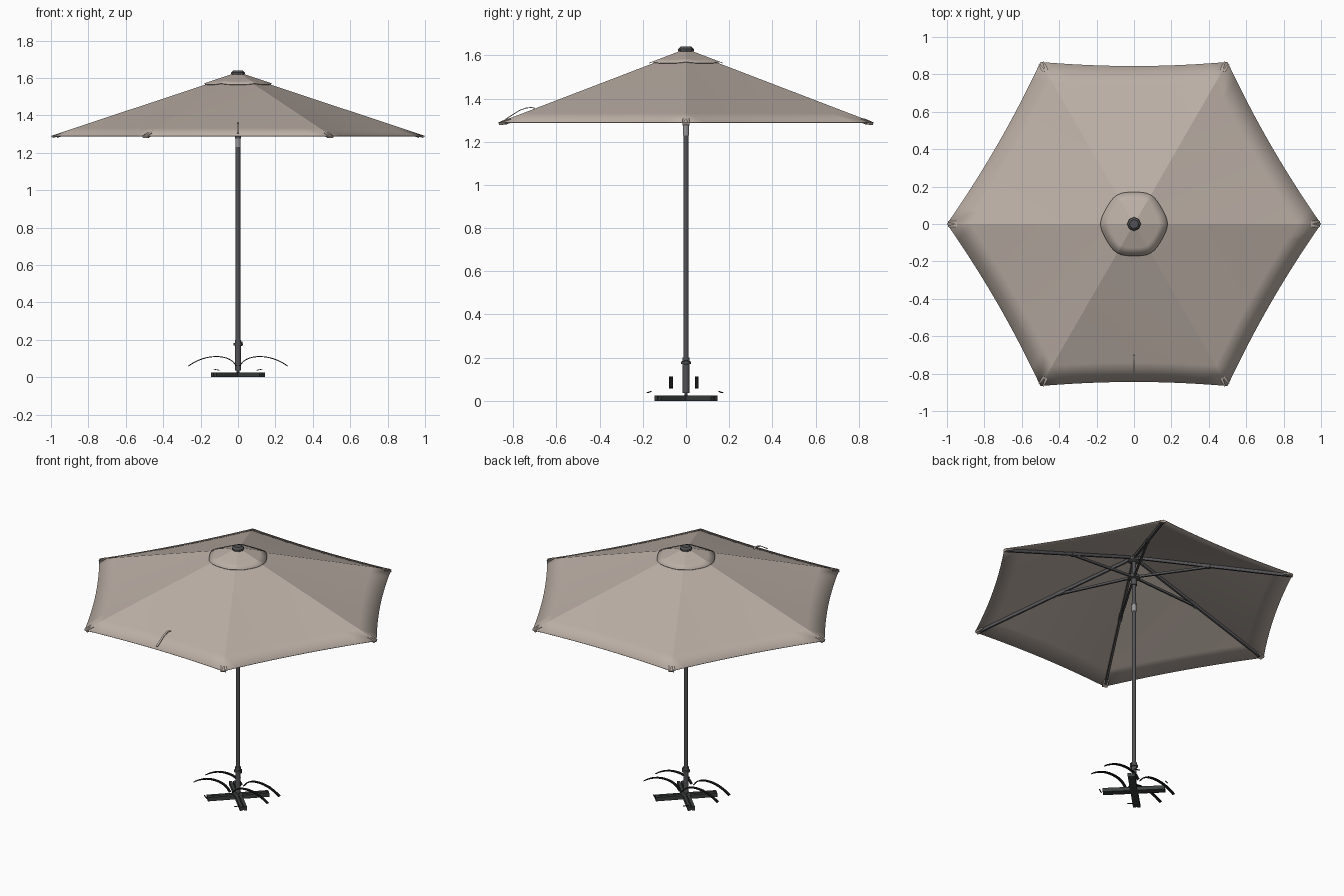
import bpy, bmesh
from math import sin, cos, pi, radians
from mathutils import Vector

cube = bpy.data.objects.get("Cube")
if cube:
    bpy.data.objects.remove(cube, do_unlink=True)

APEX, RIM, SAG = 1.622, 1.29, 0.025


def material(name, colour):
    m = bpy.data.materials.new(name)
    m.use_nodes = True
    m.diffuse_color = (*colour, 1)
    m.node_tree.nodes["Principled BSDF"].inputs["Base Color"].default_value = (*colour, 1)
    return m


FABRIC = material("beige fabric", (0.5, 0.43, 0.38))
METAL = material("dark grey metal", (0.085, 0.085, 0.09))
BASE = material("charcoal base", (0.045, 0.05, 0.05))
LIGHT = material("light grey collar", (0.32, 0.32, 0.32))
BLACK = material("black webbing", (0.008, 0.008, 0.008))


def finish(name, bm, mat, angle=30):
    me = bpy.data.meshes.new(name)
    bmesh.ops.recalc_face_normals(bm, faces=bm.faces[:])
    bm.to_mesh(me)
    bm.free()
    ob = bpy.data.objects.new(name, me)
    bpy.context.collection.objects.link(ob)
    me.materials.append(mat)
    bpy.ops.object.select_all(action='DESELECT')
    ob.select_set(True)
    bpy.context.view_layer.objects.active = ob
    bpy.ops.object.shade_smooth_by_angle(angle=radians(angle))
    return ob


def lathe(name, profile, mat, sides=20):
    """Closed solid turned about the z axis from (radius, z) pairs."""
    bm = bmesh.new()
    rings = [[bm.verts.new((r * cos(2 * pi * i / sides), r * sin(2 * pi * i / sides), z))
              for i in range(sides)] for r, z in profile]
    for a, b in zip(rings, rings[1:]):
        for i in range(sides):
            j = (i + 1) % sides
            bm.faces.new((a[i], a[j], b[j], b[i]))
    bm.faces.new(rings[0])
    bm.faces.new(rings[-1])
    return finish(name, bm, mat)


def sweep(name, points, mat, width, height, side):
    """Rectangular strip along a path; side is its width direction."""
    bm = bmesh.new()
    pts = [Vector(p) for p in points]
    side = Vector(side).normalized()
    rings = []
    for i, p in enumerate(pts):
        along = pts[min(i + 1, len(pts) - 1)] - pts[max(i - 1, 0)]
        up = along.cross(side).normalized()
        rings.append([bm.verts.new(p + side * a * width / 2 + up * b * height / 2)
                      for a, b in ((-1, -1), (1, -1), (1, 1), (-1, 1))])
    for a, b in zip(rings, rings[1:]):
        for i in range(4):
            j = (i + 1) % 4
            bm.faces.new((a[i], a[j], b[j], b[i]))
    bm.faces.new(rings[0])
    bm.faces.new(rings[-1])
    return finish(name, bm, mat)


def roof(x, y):
    """Height of the hexagonal canopy above a point."""
    reach = max(x * cos(pi / 6 + k * pi / 3) + y * sin(pi / 6 + k * pi / 3) for k in range(6))
    return APEX - (APEX - RIM) * reach / cos(pi / 6)


def shell(name, point, rings, segments, mat, angle):
    """Thin cloth surface from a (ring, turn) point function."""
    bm = bmesh.new()
    top = bm.verts.new(point(0, 0))
    grid = [[bm.verts.new(point(r / rings, s)) for s in range(segments)]
            for r in range(1, rings + 1)]
    for s in range(segments):
        n = (s + 1) % segments
        bm.faces.new((top, grid[0][s], grid[0][n]))
        for a, b in zip(grid, grid[1:]):
            bm.faces.new((a[s], b[s], b[n], a[n]))
    ob = finish(name, bm, mat, angle)
    thick = ob.modifiers.new("cloth thickness", 'SOLIDIFY')
    thick.thickness = 0.003
    thick.offset = -1
    return ob


# Canopy: six panels whose hems curve inward between the corners
STEPS = 10


def canopy_point(t, s):
    k, f = divmod(s, STEPS)
    f /= STEPS
    a = Vector((cos(k * pi / 3), sin(k * pi / 3), 0))
    b = Vector((cos((k + 1) * pi / 3), sin((k + 1) * pi / 3), 0))
    p = a.lerp(b, f) * t * (1 - SAG * 4 * f * (1 - f) * t)
    return (p.x, p.y, APEX - (APEX - RIM) * t)


shell("canopy", canopy_point, 8, 6 * STEPS, FABRIC, 10)


# Round vent cap lying just above the canopy, with a gently scalloped hem
def vent_point(t, s):
    a = 2 * pi * s / 48
    r = 0.175 * t * (1 + 0.025 * cos(6 * a))
    x, y = r * cos(a), r * sin(a)
    return (x, y, roof(x, y) + 0.009)


shell("vent_cap", vent_point, 4, 48, FABRIC, 14)

# Finial
lathe("finial", [(0.034, 1.616), (0.037, 1.622), (0.036, 1.63), (0.024, 1.641)], METAL, 8)

# Pole, hub, runner and collars
lathe("pole", [(0.0125, 0.04), (0.0125, 1.61)], METAL)
lathe("top_hub", [(0.022, 1.565), (0.035, 1.572), (0.035, 1.592), (0.022, 1.6)], METAL)
lathe("runner", [(0.018, 1.41), (0.018, 1.45), (0.034, 1.455), (0.034, 1.475), (0.02, 1.48)], METAL)
lathe("light_collar", [(0.0135, 1.23), (0.0135, 1.275)], LIGHT)
lathe("upper_collar", [(0.0155, 1.275), (0.0155, 1.29)], METAL)

# Ribs, struts and corner pockets
for k in range(6):
    d = Vector((cos(k * pi / 3), sin(k * pi / 3), 0))
    side = (-d.y, d.x, 0)

    def at(r, z):
        return (d.x * r, d.y * r, z)

    def below(r, drop):
        return at(r, APEX - (APEX - RIM) * r - drop)

    sweep(f"rib_{k + 1}", [below(0.03, 0.022), below(0.97, 0.012)], METAL, 0.013, 0.018, side)
    sweep(f"strut_{k + 1}", [at(0.025, 1.465), below(0.46, 0.026)], METAL, 0.011, 0.014, side)
    sweep(f"strut_joint_{k + 1}", [below(0.43, 0.02), below(0.48, 0.02)], METAL, 0.02, 0.022, side)
    sweep(f"corner_pocket_{k + 1}", [below(0.945, 0.007), below(0.992, 0.009)],
          FABRIC, 0.032, 0.013, side)

# Tie strap standing up from the front panel
sweep("tie_strap", [(0, y, roof(0, y) + h) for y, h in
                    ((-0.835, 0.003), (-0.8, 0.012), (-0.77, 0.019), (-0.74, 0.018),
                     (-0.715, 0.011), (-0.7, 0.001))], FABRIC, 0.012, 0.004, (1, 0, 0))

# Crossed base bars, each a pair of rails over a thin web
for n, (dx, dy) in enumerate(((1, 1), (-1, 1))):
    d = Vector((dx, dy, 0)).normalized()
    s = Vector((-d.y, d.x, 0))
    for m, off in enumerate((-0.012, 0.012)):
        c = s * off + Vector((0, 0, 0.0125))
        sweep(f"base_rail_{n + 1}_{m + 1}", [c - d * 0.184, c + d * 0.184], BASE, 0.018, 0.025, s)
    c = Vector((0, 0, 0.009))
    sweep(f"base_web_{n + 1}", [c - d * 0.18, c + d * 0.18], BASE, 0.01, 0.014, s)

# Base stem with collar and clamp knob
lathe("base_bolt", [(0.008, 0.01), (0.008, 0.045)], BASE)
lathe("base_stem", [(0.016, 0.036), (0.016, 0.17), (0.023, 0.17), (0.023, 0.182),
                    (0.017, 0.184), (0.017, 0.2)], METAL)
sweep("clamp_screw", [(0.012, 0, 0.176), (0.026, 0, 0.176)], METAL, 0.007, 0.007, (0, 1, 0))
sweep("clamp_knob", [(0.02, 0, 0.166), (0.02, 0, 0.19)], BASE, 0.012, 0.01, (0, 1, 0))

# Arched carrying handles and small hem tabs around the base
for sx, x_name in ((1, "left"), (-1, "right")):
    for y, y_name in ((-0.07, "front"), (0.05, "back")):
        arch = []
        for i in range(15):
            f = i / 14
            z = 0.06 + 0.05 * (1 - abs(2 * f ** 0.8 - 1) ** 2.2)
            arch.append((sx * (0.008 + 0.257 * f), y, z))
        sweep(f"{y_name}_{x_name}_handle", arch, BLACK, 0.018, 0.005, (0, 1, 0))
    for y in (-0.18, 0.17):
        sweep("hem_tab", [(sx * 0.1, y, 0.037), (sx * 0.13, y * 0.9, 0.043)],
              BLACK, 0.006, 0.004, (0, 1, 0))
